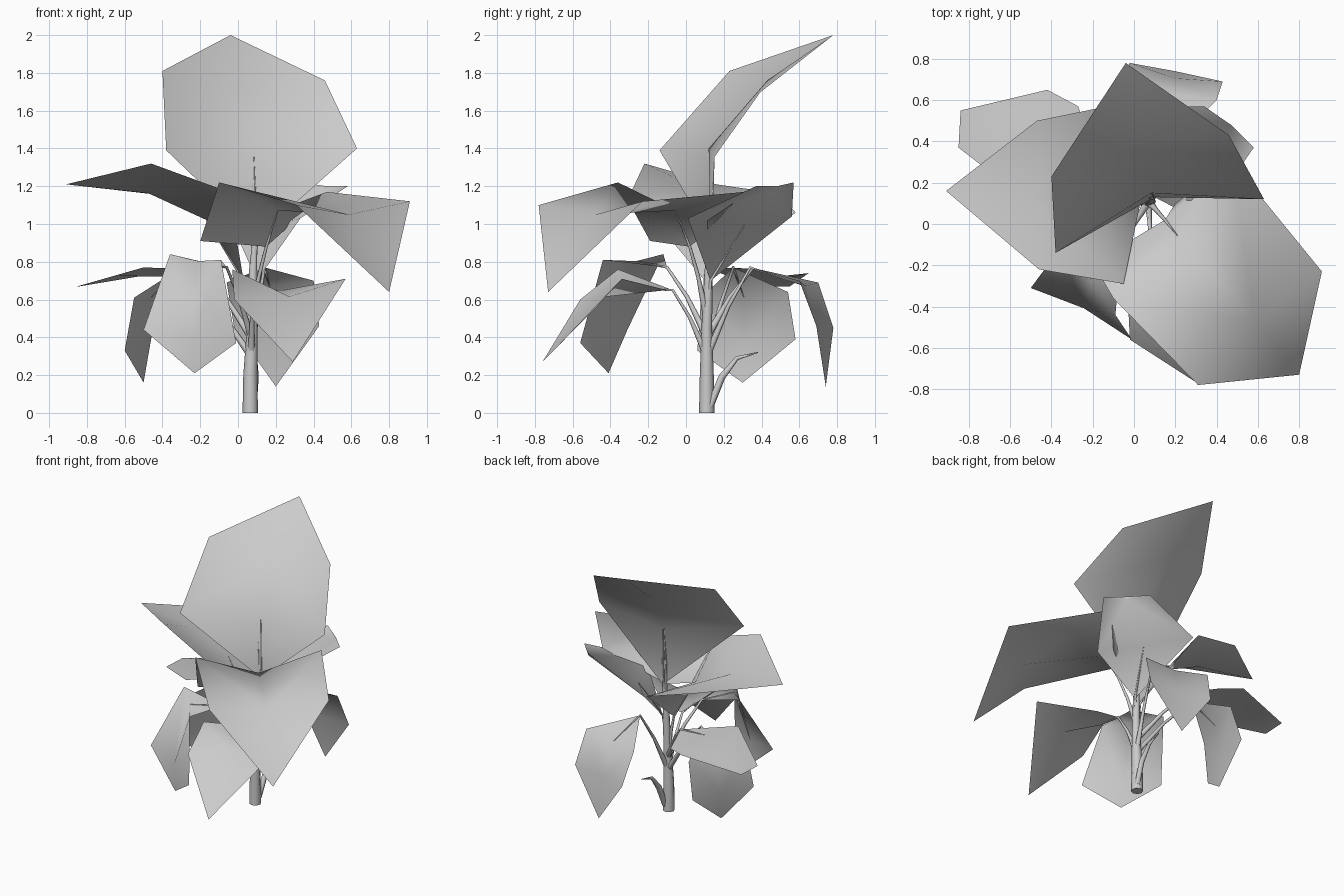
import bpy
from mathutils import Vector as V


def mesh_object(name, verts, faces):
    me = bpy.data.meshes.new(name)
    me.from_pydata(verts, [], faces)
    me.update()
    for p in me.polygons:
        p.use_smooth = True
    ob = bpy.data.objects.new(name, me)
    bpy.context.collection.objects.link(ob)
    return ob


def tube(name, pts, radii, sides=1):
    cu = bpy.data.curves.new(name, 'CURVE')
    cu.dimensions = '3D'
    cu.bevel_depth = 1.0
    cu.bevel_resolution = sides
    cu.use_fill_caps = True
    sp = cu.splines.new('POLY')
    sp.points.add(len(pts) - 1)
    for p, co, r in zip(sp.points, pts, radii):
        p.co = (*co, 1)
        p.radius = r
    sp.use_smooth = True
    ob = bpy.data.objects.new(name, cu)
    bpy.context.collection.objects.link(ob)
    return ob


def leaf(name, base, left, right, tip, folds, root_z, lobes=()):
    """Folded low-poly blade: near and far points each side, creased along the midrib."""
    base, tip = V(base), V(tip)
    l1, l2 = map(V, left)
    r1, r2 = map(V, right)
    mids = []
    for l, r, ahead, behind, fold in ((l1, r1, (l2 + r2) / 2, base, folds[0]),
                                      (l2, r2, tip, (l1 + r1) / 2, folds[1])):
        n = (r - l).cross(ahead - behind).normalized()
        mids.append((l + r) / 2 - n * fold)
    m1, m2 = mids
    verts = [base, l1, l2, tip, r2, r1, m1, m2, *lobes]
    faces = [(0, 6, 1), (1, 6, 7, 2), (2, 7, 3),
             (0, 5, 6), (5, 4, 7, 6), (4, 3, 7)]
    if lobes:
        faces += [(0, 1, 8), (0, 9, 5)]
    mesh_object(name, verts, faces)
    # stalk from the stem to the blade, running on as a thin midrib
    root = V((0.07, 0.11, root_z))
    bend = root.lerp(base, 0.5) + V((0, 0, 0.03))
    tube(name + "_stalk", [root, bend, base, m1], [0.02, 0.011, 0.008, 0.002])


# upper leaves
leaf("top_leaf", (0.10, 0.13, 0.93),
     [(-0.38, -0.14, 1.39), (-0.40, 0.23, 1.81)],
     [(0.63, 0.12, 1.40), (0.46, 0.43, 1.76)],
     (-0.04, 0.78, 2.0), (0.17, 0.11), 0.5)
leaf("upper_left_leaf", (0.03, 0.10, 0.70),
     [(-0.05, -0.29, 1.17), (-0.46, -0.22, 1.32)],
     [(-0.08, 0.58, 1.06), (-0.47, 0.50, 1.16)],
     (-0.91, 0.16, 1.21), (0.14, 0.08), 0.4)
leaf("upper_front_leaf", (0.15, 0.02, 0.88),
     [(0.47, 0.31, 1.17), (0.91, -0.23, 1.12)],
     [(-0.10, -0.36, 1.22), (0.31, -0.78, 1.10)],
     (0.80, -0.73, 0.64), (0.13, 0.07), 0.5,
     lobes=[(0.20, 0.10, 0.95), (-0.20, -0.19, 0.91)])
leaf("upper_back_leaf", (0.10, 0.13, 0.70),
     [(-0.05, 0.56, 1.04), (0.34, 0.57, 1.22)],
     [(0.33, 0.01, 1.03), (0.58, 0.37, 1.20)],
     (0.47, 0.48, 1.20), (0.06, 0.03), 0.4)

# lower drooping leaves
leaf("lower_front_left_leaf", (-0.06, -0.10, 0.77),
     [(-0.09, -0.44, 0.81), (-0.01, -0.56, 0.37)],
     [(-0.36, -0.12, 0.84), (-0.50, -0.31, 0.44)],
     (-0.23, -0.41, 0.21), (0.03, 0.03), 0.4)
leaf("lower_front_right_leaf", (0.08, -0.07, 0.65),
     [(0.24, -0.10, 0.65), (0.57, -0.34, 0.71)],
     [(-0.03, -0.36, 0.76), (-0.02, -0.56, 0.60)],
     (0.29, -0.76, 0.27), (0.05, 0.05), 0.3)
leaf("lower_left_leaf", (-0.20, 0.35, 0.76),
     [(-0.50, 0.10, 0.77), (-0.85, 0.37, 0.67)],
     [(-0.27, 0.57, 0.72), (-0.42, 0.65, 0.74)],
     (-0.84, 0.55, 0.67), (-0.02, -0.02), 0.4)
leaf("lower_left_hanging_leaf", (-0.30, 0.25, 0.77),
     [(-0.55, 0.08, 0.61), (-0.60, 0.06, 0.33)],
     [(-0.40, 0.54, 0.64), (-0.46, 0.58, 0.39)],
     (-0.50, 0.30, 0.16), (0.02, 0.02), 0.3)
leaf("lower_back_leaf", (0.14, 0.34, 0.77),
     [(-0.06, 0.70, 0.69), (-0.02, 0.78, 0.45)],
     [(0.40, 0.60, 0.70), (0.43, 0.69, 0.46)],
     (0.20, 0.74, 0.14), (0.03, 0.03), 0.3)

# stem, central shoot and withered sheath
tube("stem", [(0.065, 0.11, 0), (0.065, 0.11, 0.2), (0.075, 0.11, 0.45), (0.08, 0.12, 0.75), (0.09, 0.13, 0.95)],
     [0.041, 0.037, 0.028, 0.022, 0.010], 2)
tube("central_shoot", [(0.08, 0.12, 0.7), (0.075, 0.13, 1.10), (0.075, 0.15, 1.36)],
     [0.012, 0.007, 0.001])
tube("withered_sheath", [(0.08, 0.13, 0.04), (0.09, 0.19, 0.19), (0.09, 0.27, 0.29), (0.10, 0.38, 0.32)],
     [0.02, 0.02, 0.012, 0.003])
